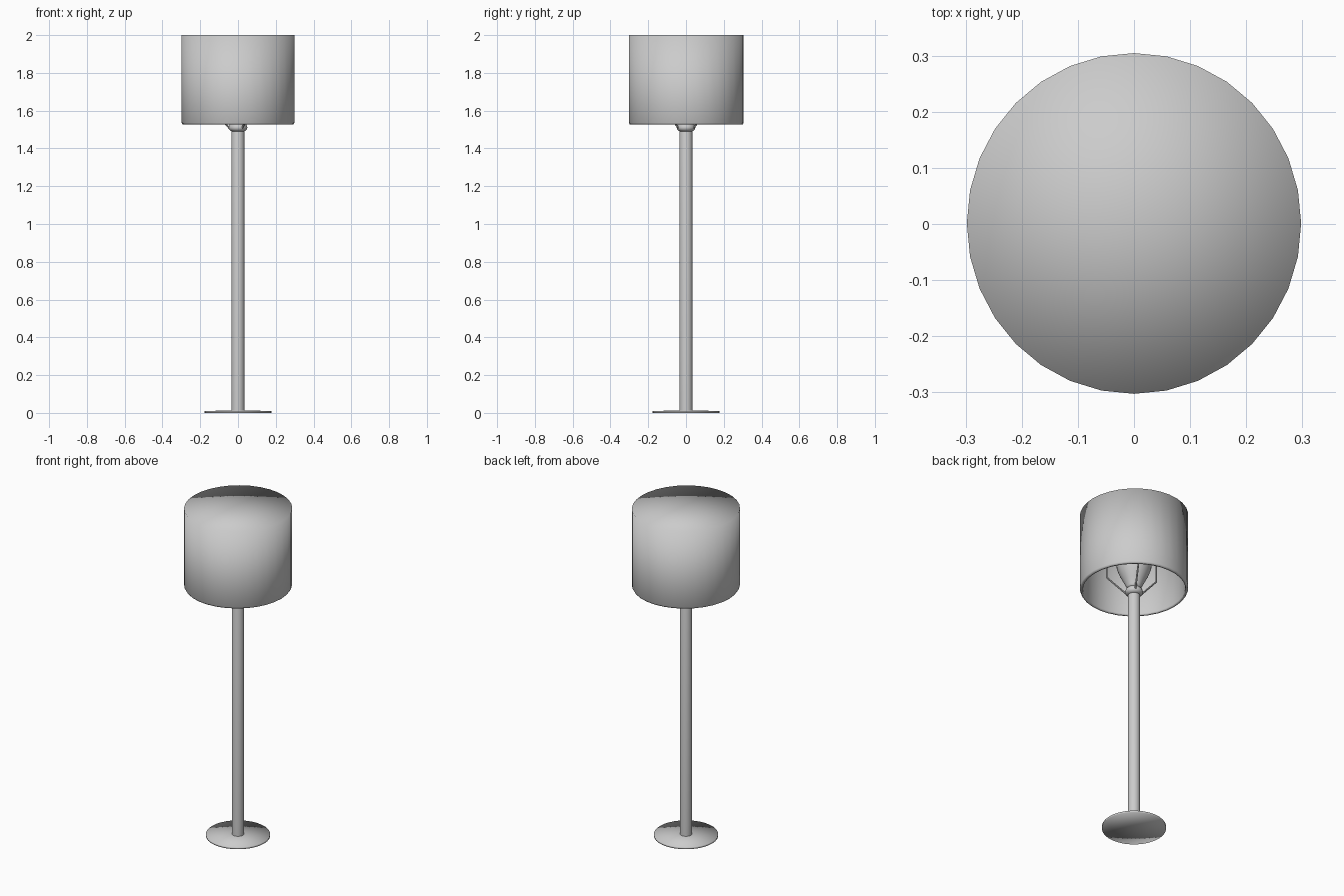
import bpy, bmesh, math

if "Cube" in bpy.data.objects:
    bpy.data.objects.remove(bpy.data.objects["Cube"])

SIDES = 32


def lathe(name, profile, scale=(1, 1), offset=(0, 0)):
    """Revolve (radius, z) points around the z axis; radius 0 makes a pole."""
    bm = bmesh.new()
    rings = []
    for r, z in profile:
        if r == 0:
            rings.append([bm.verts.new((offset[0], offset[1], z))] * SIDES)
            continue
        ring = []
        for i in range(SIDES):
            a = 2 * math.pi * i / SIDES
            ring.append(bm.verts.new((r * math.cos(a) * scale[0] + offset[0],
                                      r * math.sin(a) * scale[1] + offset[1], z)))
        rings.append(ring)
    for lo, hi in zip(rings, rings[1:]):
        for i in range(SIDES):
            j = (i + 1) % SIDES
            corners = list(dict.fromkeys((lo[i], lo[j], hi[j], hi[i])))
            bm.faces.new(corners).smooth = True
    bmesh.ops.recalc_face_normals(bm, faces=bm.faces)
    mesh = bpy.data.meshes.new(name)
    bm.to_mesh(mesh)
    bm.free()
    obj = bpy.data.objects.new(name, mesh)
    bpy.context.collection.objects.link(obj)
    return obj


def rod(name, points, radius):
    """Round rod along a polyline, converted to a mesh."""
    curve = bpy.data.curves.new(name, 'CURVE')
    curve.dimensions = '3D'
    curve.bevel_depth = radius
    curve.bevel_resolution = 2
    curve.use_fill_caps = True
    spline = curve.splines.new('POLY')
    spline.points.add(len(points) - 1)
    for p, co in zip(spline.points, points):
        p.co = (*co, 1)
    obj = bpy.data.objects.new(name, curve)
    bpy.context.collection.objects.link(obj)
    bpy.ops.object.select_all(action='DESELECT')
    obj.select_set(True)
    bpy.context.view_layer.objects.active = obj
    bpy.ops.object.convert(target='MESH')
    bpy.ops.object.shade_smooth_by_angle()


# Thin round foot
lathe("base", [(0, 0), (0.178, 0), (0.178, 0.011), (0, 0.012)])

# Straight pole
lathe("pole", [(0.034, 0.01), (0.034, 1.485), (0.03, 1.5), (0, 1.5)])

# Collar at the top of the pole
lathe("collar", [(0, 1.49), (0.034, 1.49), (0.047, 1.5), (0.05, 1.512),
                 (0.045, 1.525), (0.036, 1.535), (0, 1.535)])

# Bulb inside the shade
lathe("bulb", [(0, 1.53), (0.038, 1.53), (0.042, 1.545), (0.06, 1.58), (0.08, 1.62),
               (0.095, 1.66), (0.1, 1.70), (0.092, 1.74), (0.07, 1.775),
               (0.038, 1.795), (0, 1.80)])

# Drum shade: closed top, open bottom, thin wall
lathe("shade", [(0, 2.0), (0.30, 2.0), (0.30, 1.535), (0.295, 1.526),
                (0.285, 1.526), (0.283, 1.535), (0.283, 1.99), (0, 1.99)],
      scale=(0.993, 1.012), offset=(0, 0.001))

# Three bent struts carrying the shade
for k in range(3):
    a = math.radians(60 + 120 * k)
    path = [(0.045, 1.507), (0.16, 1.635), (0.16, 1.992)]
    rod(f"strut_{k + 1}", [(r * math.cos(a), r * math.sin(a), z) for r, z in path], 0.005)
